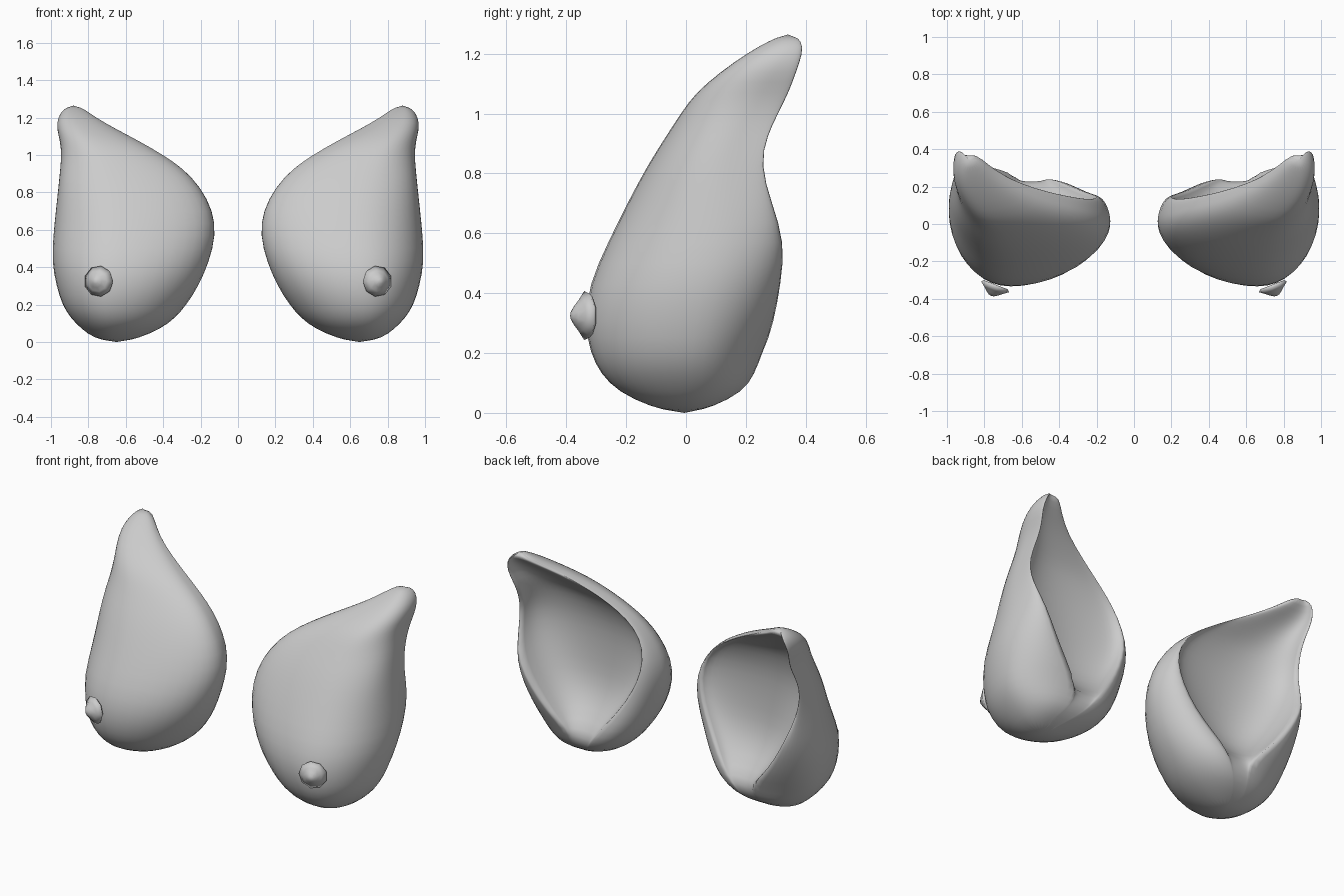
import bpy
import bmesh
from math import sin, cos, pi
from mathutils import Vector

start_cube = bpy.data.objects.get("Cube")
if start_cube:
    bpy.data.objects.remove(start_cube, do_unlink=True)

grey = bpy.data.materials.new("plain_grey")
grey.use_nodes = True
grey.diffuse_color = (0.6, 0.6, 0.6, 1)
grey.node_tree.nodes["Principled BSDF"].inputs["Base Color"].default_value = (0.6, 0.6, 0.6, 1)

# Horizontal sections of the hollow cup, from the bottom to the tip:
# height, inner x, outer x, front y, inner rim x and y, outer rim x and y, hollow y
SECTIONS = [
    (.02, .53, .77, -.12, .62, .09, .68, .09, .09),
    (.07, .41, .84, -.23, .55, .19, .65, .19, .19),
    (.13, .33, .9, -.29, .5, .23, .62, .23, .23),
    (.2, .27, .945, -.325, .46, .25, .62, .26, .23),
    (.3, .205, .975, -.345, .38, .22, .72, .295, .12),
    (.43, .15, 1, -.33, .29, .18, .82, .32, .06),
    (.57, .115, .99, -.265, .22, .16, .9, .335, .05),
    (.7, .13, .975, -.2, .19, .145, .945, .29, .05),
    (.83, .2, .96, -.13, .22, .13, .955, .25, .06),
    (.93, .295, .95, -.065, .31, .14, .945, .275, .09),
    (1, .4, .945, -.02, .41, .16, .935, .31, .12),
    (1.07, .52, .95, .03, .53, .19, .94, .345, .18),
    (1.14, .655, .97, .115, .665, .24, .955, .37, .25),
    (1.2, .76, .965, .2, .77, .3, .945, .39, .33),
    (1.245, .82, .935, .28, .83, .35, .92, .39, .38),
]
QUARTER = 5   # steps in each quarter arc of the outside
HOLLOW = 10   # steps across the hollow
RIMS = (0, 4 * QUARTER)


def quarter_arc(corner_x, corner_y, end_x, end_y):
    """Quarter ellipse that leaves along y at the corner and arrives along x."""
    angles = [pi / 2 * i / QUARTER for i in range(QUARTER + 1)]
    return [(end_x + (corner_x - end_x) * cos(a),
             corner_y + (end_y - corner_y) * sin(a)) for a in angles]


def section_ring(z, x_in, x_out, front, in_x, in_y, out_x, out_y, hollow):
    """Outside arcs from the inner rim to the outer rim, then the hollow back."""
    peak = x_in + (x_out - x_in) * .6
    wide_in = front + (in_y - front) * .6
    wide_out = front + (out_y - front) * .6
    ring = quarter_arc(x_in, wide_in, in_x, in_y)[::-1]
    ring += quarter_arc(x_in, wide_in, peak, front)[1:]
    ring += quarter_arc(x_out, wide_out, peak, front)[::-1][1:]
    ring += quarter_arc(x_out, wide_out, out_x, out_y)[1:]
    for i in range(1, HOLLOW):
        a = pi * i / HOLLOW
        share = (1 - cos(a)) / 2
        rim = out_y + (in_y - out_y) * share
        ring.append((out_x + (in_x - out_x) * share,
                     rim + (hollow - rim) * sin(a) ** .8))
    return [Vector((x, y, z)) for x, y in ring]


def loft(name, rings, start, end, side, creased=()):
    """Skin a stack of rings, close both ends with fans, mirror by side."""
    bm = bmesh.new()
    crease = bm.edges.layers.float.new("crease_edge")

    def vert(p):
        return bm.verts.new((p.x * side, p.y, p.z))

    loops = [[vert(p) for p in ring] for ring in rings]
    n = len(loops[0])
    for low, high in zip(loops, loops[1:]):
        for i in range(n):
            j = (i + 1) % n
            bm.faces.new((low[i], low[j], high[j], high[i]))
    for pole, loop in ((vert(start), loops[0]), (vert(end), loops[-1])):
        for i in range(n):
            bm.faces.new((pole, loop[i], loop[(i + 1) % n]))
    # Firmer rim edges, above the closed bottom
    for low, high in zip(loops[3:], loops[4:]):
        for i in creased:
            bm.edges.get((low[i], high[i]))[crease] = .5
    bmesh.ops.recalc_face_normals(bm, faces=bm.faces)
    for face in bm.faces:
        face.smooth = True
    mesh = bpy.data.meshes.new(name)
    bm.to_mesh(mesh)
    bm.free()
    mesh.materials.append(grey)
    obj = bpy.data.objects.new(name, mesh)
    bpy.context.collection.objects.link(obj)
    return obj


def turned_rings(centre, axis, profile, sides):
    """Rings of (radius, height) around a horizontal axis."""
    across = axis.cross(Vector((0, 0, 1))).normalized()
    up = across.cross(axis)
    return [[centre + axis * h + (across * cos(2 * pi * i / sides)
                                  + up * sin(2 * pi * i / sides)) * r
             for i in range(sides)] for r, h in profile]


# Small raised button on the front of each cup
button_axis = Vector((.36, -.93, 0)).normalized()
button_centre = Vector((.745, -.335, .325))
button_profile = [(.07, -.012), (.083, 0), (.055, .02), (.034, .038), (.015, .05)]

for label, side in (("left", 1), ("right", -1)):
    # Hollow cup
    cup = loft(label + "_cup", [section_ring(*s) for s in SECTIONS],
               Vector((.65, -.01, -.003)), Vector((.88, .34, 1.267)), side, RIMS)
    smooth_form = cup.modifiers.new("smooth_form", "SUBSURF")
    smooth_form.levels = smooth_form.render_levels = 1

    # Button
    loft(label + "_button",
         turned_rings(button_centre, button_axis, button_profile, 9),
         button_centre - button_axis * .012,
         button_centre + button_axis * .053, side)
